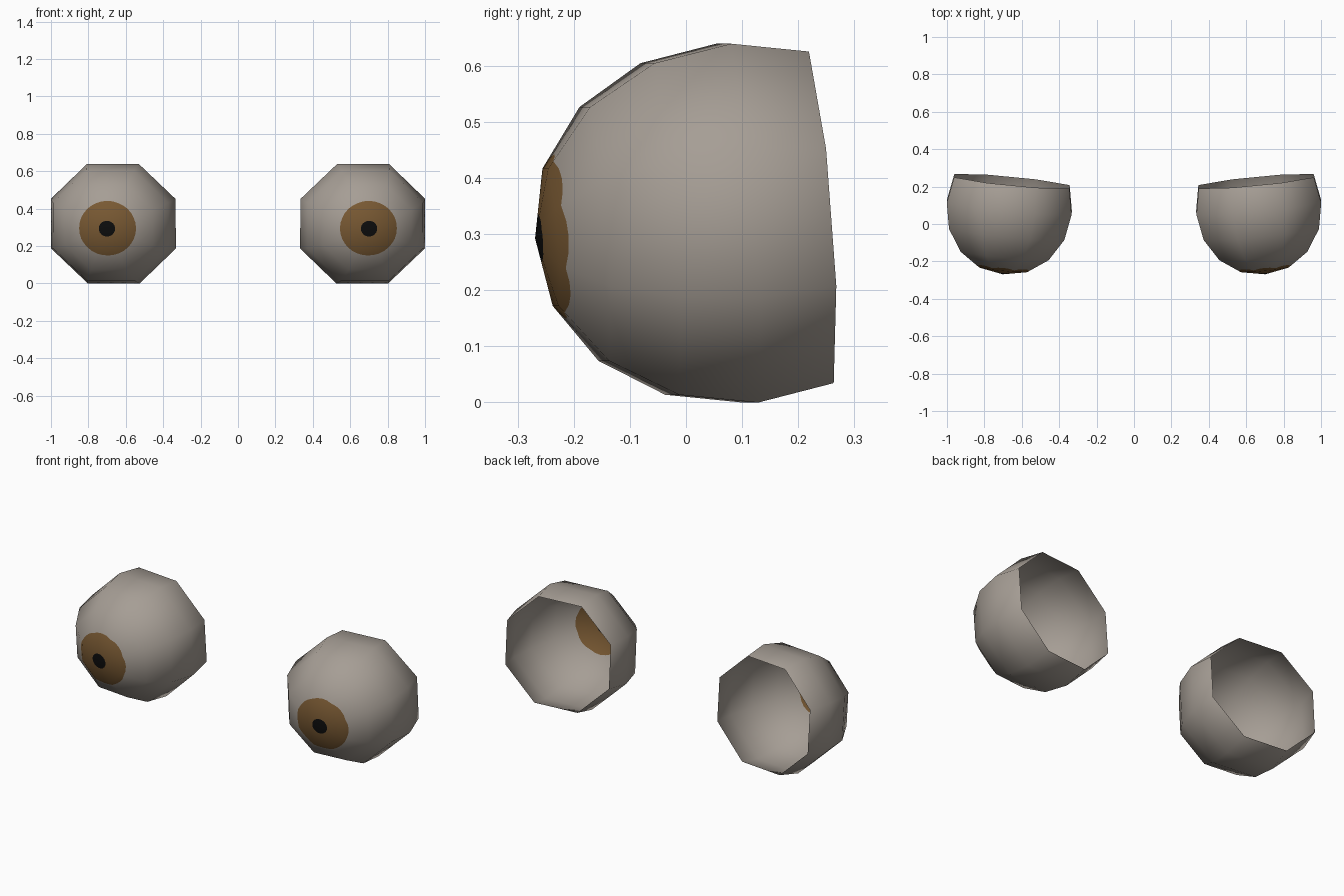
import bpy
from math import pi, sin, cos
from mathutils import Matrix, Vector

default = bpy.data.objects.get("Cube")
if default:
    bpy.data.objects.remove(default)


def material(name, colour):
    mat = bpy.data.materials.new(name)
    mat.use_nodes = True
    mat.diffuse_color = (*colour, 1)
    bsdf = mat.node_tree.nodes["Principled BSDF"]
    bsdf.inputs["Base Color"].default_value = (*colour, 1)
    bsdf.inputs["Roughness"].default_value = 0.8
    return mat


MATERIALS = [
    material("pupil black", (0.004, 0.004, 0.004)),
    material("iris brown", (0.19, 0.10, 0.033)),
    material("eyeball grey", (0.38, 0.34, 0.30)),
]
PUPIL, IRIS, GREY = range(3)

R = 0.3627         # eyeball radius
FLATTEN = 0.957    # height against width
SIDES = 8
STEPS = 32         # points round each ring, four per side
PUPIL_R, IRIS_R = 0.044, 0.153

# Profile of the eight-sided ball: (corner radius, distance in front of centre)
PROFILE = [(R * sin(i * pi / 8), R * cos(i * pi / 8)) for i in range(6)]


def side_factor(angle):
    """Distance to the side of a unit octagon with a flat top."""
    step = 2 * pi / SIDES
    off = (angle + step / 2) % step - step / 2
    return cos(step / 2) / cos(off)


def octagon_ring(index):
    radius, depth = PROFILE[index]
    return lambda a: (radius * side_factor(a), depth)


def round_ring(radius):
    """Circle laid on the flat facets of the front of the ball."""
    def point(a):
        corner = radius / side_factor(a)
        for (r0, d0), (r1, d1) in zip(PROFILE, PROFILE[1:]):
            if corner <= r1:
                return radius, d0 + (d1 - d0) * (corner - r0) / (r1 - r0)
    return point


# Rings from the front pole to the open back, each with the colour before it
RINGS = [
    (round_ring(PUPIL_R), PUPIL),
    (octagon_ring(1), IRIS),
    (round_ring(IRIS_R), IRIS),
] + [(octagon_ring(i), GREY) for i in range(2, 6)]


def eyeball(name, side):
    turn = Matrix.Rotation(0.097 * side, 3, 'Z') @ Matrix.Rotation(0.075, 3, 'X')
    centre = Vector((0.6665 * side, 0.091, 0.3195))
    local = [Vector((0, -R, 0))]
    faces, colours = [], []
    for k, (ring, colour) in enumerate(RINGS):
        start = len(local)
        for j in range(STEPS):
            a = 2 * pi * j / STEPS
            radius, depth = ring(a)
            local.append(Vector((radius * cos(a), -depth, radius * sin(a) * FLATTEN)))
            n = (j + 1) % STEPS
            if k == 0:
                faces.append((0, start + j, start + n))
            else:
                prev = start - STEPS
                faces.append((prev + j, start + j, start + n, prev + n))
            colours.append(colour)

    mesh = bpy.data.meshes.new(name)
    mesh.from_pydata([turn @ p + centre for p in local], [], faces)
    for mat in MATERIALS:
        mesh.materials.append(mat)
    for poly, colour in zip(mesh.polygons, colours):
        poly.material_index = colour
    # Rounded shading across the flat facets
    mesh.shade_smooth()
    normals = [(turn @ Vector((p.x, p.y, p.z / FLATTEN ** 2))).normalized() for p in local]
    mesh.normals_split_custom_set_from_vertices([tuple(n) for n in normals])
    obj = bpy.data.objects.new(name, mesh)
    bpy.context.collection.objects.link(obj)
    return obj


eyeball("left_eyeball", 1)
eyeball("right_eyeball", -1)
